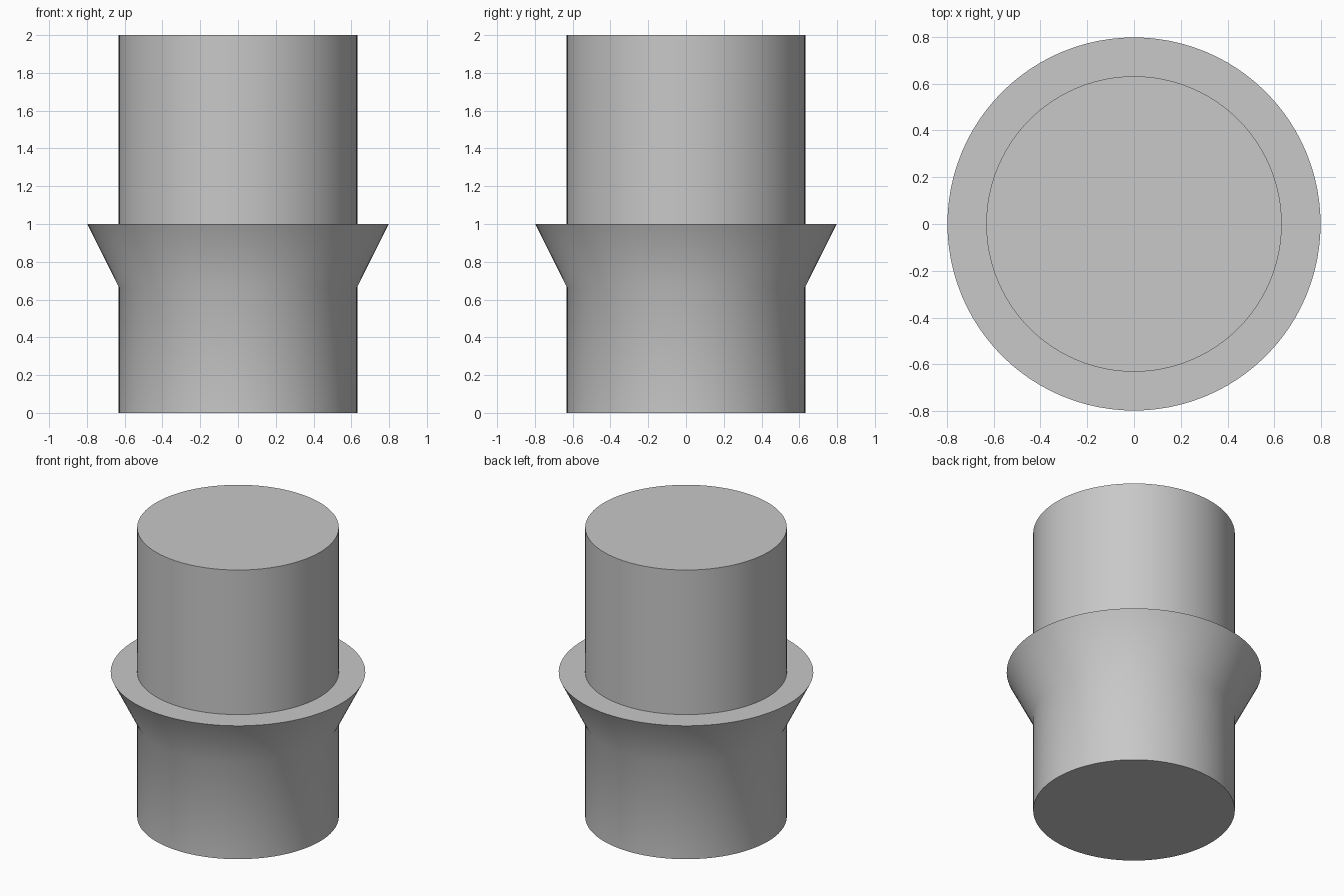
import bpy
import bmesh
import math

default = bpy.data.objects.get("Cube")
if default:
    bpy.data.objects.remove(default, do_unlink=True)

SEGMENTS = 96
BODY_R, COLLAR_R = 0.632, 0.798
COLLAR_LOW, COLLAR_TOP, HEIGHT = 0.667, 1.0, 2.0

# Plain grey material
grey = bpy.data.materials.new("plain_grey")
grey.use_nodes = True
colour = (0.58, 0.58, 0.58, 1)
grey.diffuse_color = colour
grey.node_tree.nodes["Principled BSDF"].inputs["Base Color"].default_value = colour


def lathe(name, profile):
    """Turn (radius, height) points about z and cap both ends."""
    bm = bmesh.new()
    rings = []
    for radius, z in profile:
        ring = []
        for i in range(SEGMENTS):
            a = math.tau * i / SEGMENTS
            ring.append(bm.verts.new((radius * math.cos(a), radius * math.sin(a), z)))
        rings.append(ring)
    for low, high in zip(rings, rings[1:]):
        for i in range(SEGMENTS):
            j = (i + 1) % SEGMENTS
            bm.faces.new((low[i], low[j], high[j], high[i]))
    bm.faces.new(rings[0][::-1])
    bm.faces.new(rings[-1])
    mesh = bpy.data.meshes.new(name)
    bm.to_mesh(mesh)
    bm.free()
    mesh.materials.append(grey)
    obj = bpy.data.objects.new(name, mesh)
    bpy.context.collection.objects.link(obj)
    return obj


# Peg with a flared collar: lower shaft, flare, flat ledge, upper shaft
peg = lathe("collared_peg", [
    (BODY_R, 0),
    (BODY_R, COLLAR_LOW),
    (COLLAR_R, COLLAR_TOP),
    (BODY_R, COLLAR_TOP),
    (BODY_R, HEIGHT),
])

# Smooth sides and flare, crisp rims
bpy.ops.object.select_all(action='DESELECT')
peg.select_set(True)
bpy.context.view_layer.objects.active = peg
bpy.ops.object.shade_smooth_by_angle(angle=math.radians(30))
